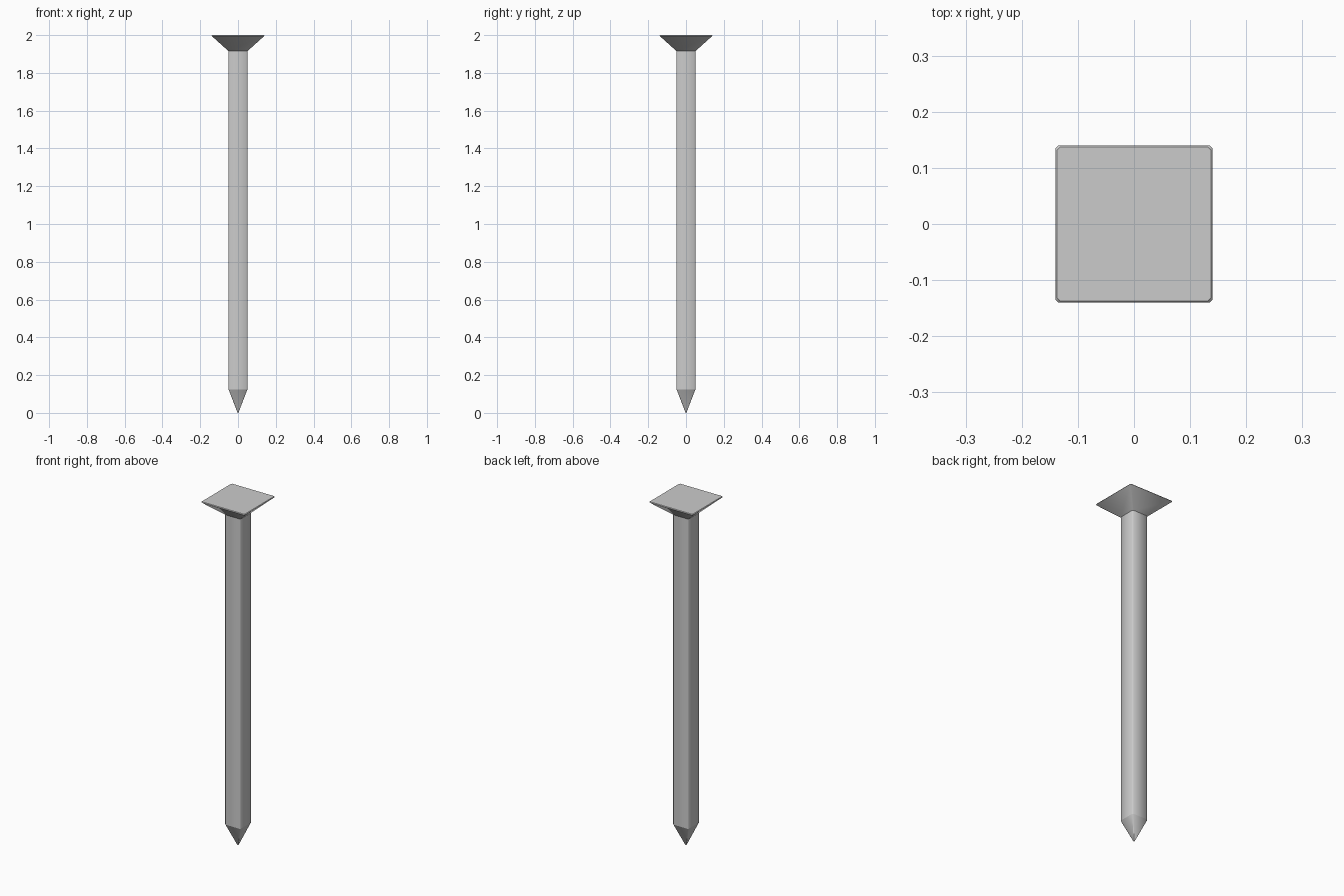
import bpy, bmesh

if "Cube" in bpy.data.objects:
    bpy.data.objects.remove(bpy.data.objects["Cube"])

# Square nail: (half width, height, corner chamfer) of each section, bottom to top
SECTIONS = [(0.002, 0.0, 0.0005), (0.05, 0.125, 0.005), (0.05, 1.915, 0.005),
            (0.14, 1.996, 0.005), (0.137, 2.0, 0.005)]


def ring(bm, w, z, c):
    """Square with chamfered corners, counter-clockwise."""
    k = w - c
    pts = [(w, -k), (w, k), (k, w), (-k, w), (-w, k), (-w, -k), (-k, -w), (k, -w)]
    return [bm.verts.new((x, y, z)) for x, y in pts]


bm = bmesh.new()
rings = [ring(bm, *s) for s in SECTIONS]

# Point, shaft and flared head sides
for a, b in zip(rings, rings[1:]):
    for i in range(8):
        j = (i + 1) % 8
        bm.faces.new((a[i], a[j], b[j], b[i])).smooth = True

# Flat head top and tiny tip cap
bm.faces.new(rings[-1])
bm.faces.new(rings[0][::-1])
bmesh.ops.recalc_face_normals(bm, faces=bm.faces)

# Crisp edges around the head top, under the head and at the start of the point
for e in bm.edges:
    za, zb = (v.co.z for v in e.verts)
    if abs(za - zb) < 1e-6:
        e.smooth = False

mesh = bpy.data.meshes.new("nail")
bm.to_mesh(mesh)
bm.free()
nail = bpy.data.objects.new("nail", mesh)
bpy.context.collection.objects.link(nail)
